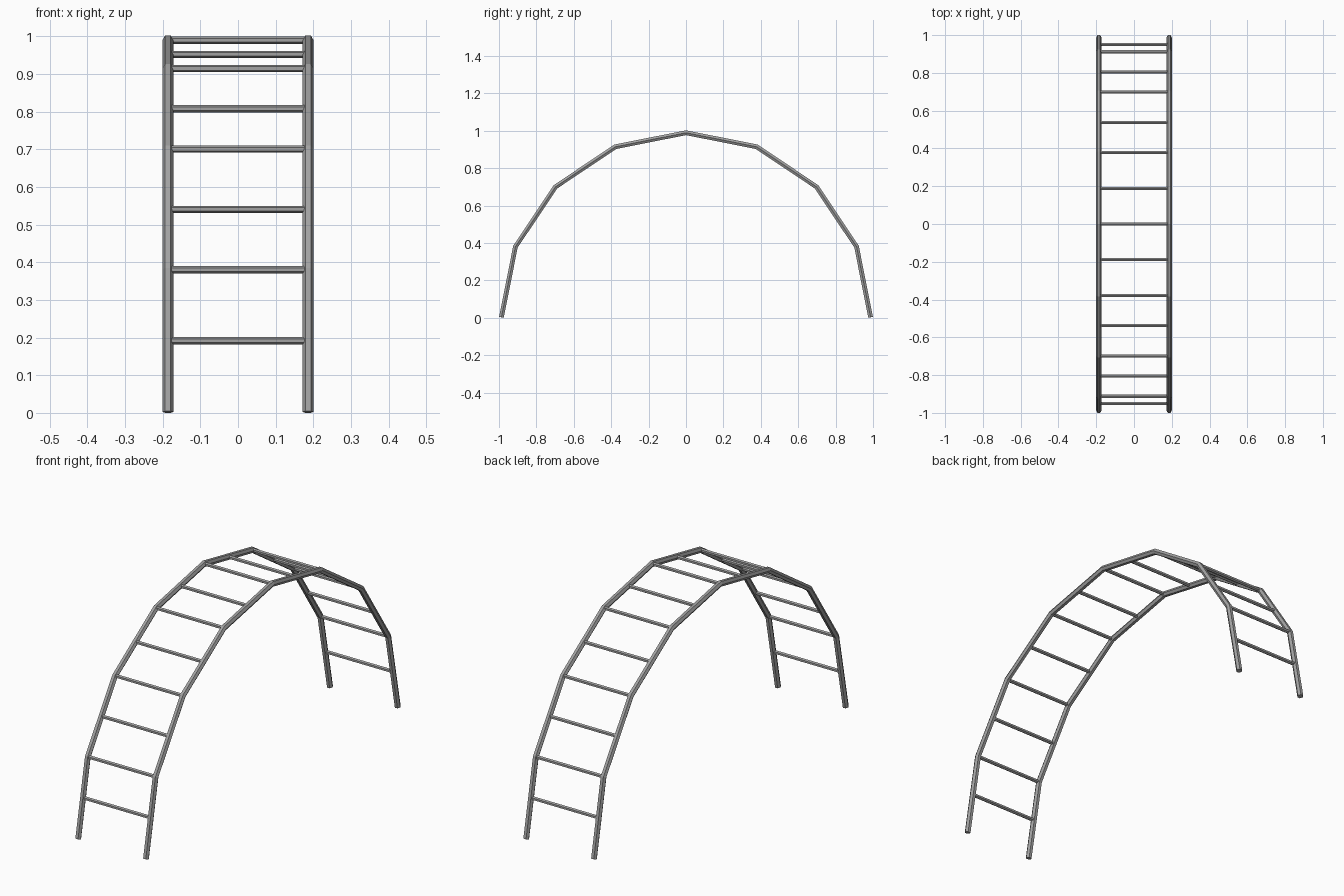
import bpy, bmesh
from math import sin, cos, pi
from mathutils import Vector

cube = bpy.data.objects.get("Cube")
if cube:
    bpy.data.objects.remove(cube, do_unlink=True)

SEGMENTS = 8        # straight pieces in the arch
RADIUS = 0.987      # arch radius at the tube centre
RAIL_X = 0.186
RAIL_R = 0.0145
RUNG_R = 0.0095
SIDES = 6
BASE = 0.0025       # lifts the slanted feet onto the ground

steel = bpy.data.materials.new("grey steel")
steel.use_nodes = True
steel.diffuse_color = (0.36, 0.36, 0.36, 1)
steel.node_tree.nodes["Principled BSDF"].inputs["Base Color"].default_value = steel.diffuse_color


def tube(name, path, radius, side):
    """Six-sided tube with mitred corners; one ridge runs along 'side'."""
    bm = bmesh.new()
    rings = []
    for i, p in enumerate(path):
        before = (p - path[i - 1]).normalized() if i else None
        after = (path[i + 1] - p).normalized() if i < len(path) - 1 else None
        tangent = ((before or after) + (after or before)).normalized()
        up = tangent.cross(side)
        miter = 1 / tangent.dot(before or after)
        rings.append([bm.verts.new(p + radius * (side * cos(a) + up * sin(a) * miter))
                      for a in (2 * pi * k / SIDES for k in range(SIDES))])
    for low, high in zip(rings, rings[1:]):
        for k in range(SIDES):
            n = (k + 1) % SIDES
            bm.faces.new((low[k], low[n], high[n], high[k]))
    bm.faces.new(rings[0])
    bm.faces.new(rings[-1])
    bmesh.ops.recalc_face_normals(bm, faces=bm.faces)
    mesh = bpy.data.meshes.new(name)
    bm.to_mesh(mesh)
    bm.free()
    mesh.materials.append(steel)
    bpy.context.collection.objects.link(bpy.data.objects.new(name, mesh))


# Corner points of the arch, from front foot to back foot
arch = [Vector((0, -RADIUS * cos(pi * i / SEGMENTS), RADIUS * sin(pi * i / SEGMENTS) + BASE))
        for i in range(SEGMENTS + 1)]

# Two side rails
for name, x in (("left_rail", RAIL_X), ("right_rail", -RAIL_X)):
    tube(name, [p + Vector((x, 0, 0)) for p in arch], RAIL_R, Vector((1, 0, 0)))

# Rungs at every corner and at the middle of every segment
spots = []
for a, b in zip(arch, arch[1:]):
    spots += [(a + b) / 2, b]
half = Vector((RAIL_X, 0, 0))
for i, p in enumerate(spots[:-1]):
    tube(f"rung_{i + 1}", [p - half, p + half], RUNG_R, Vector((0, 0, 1)))
